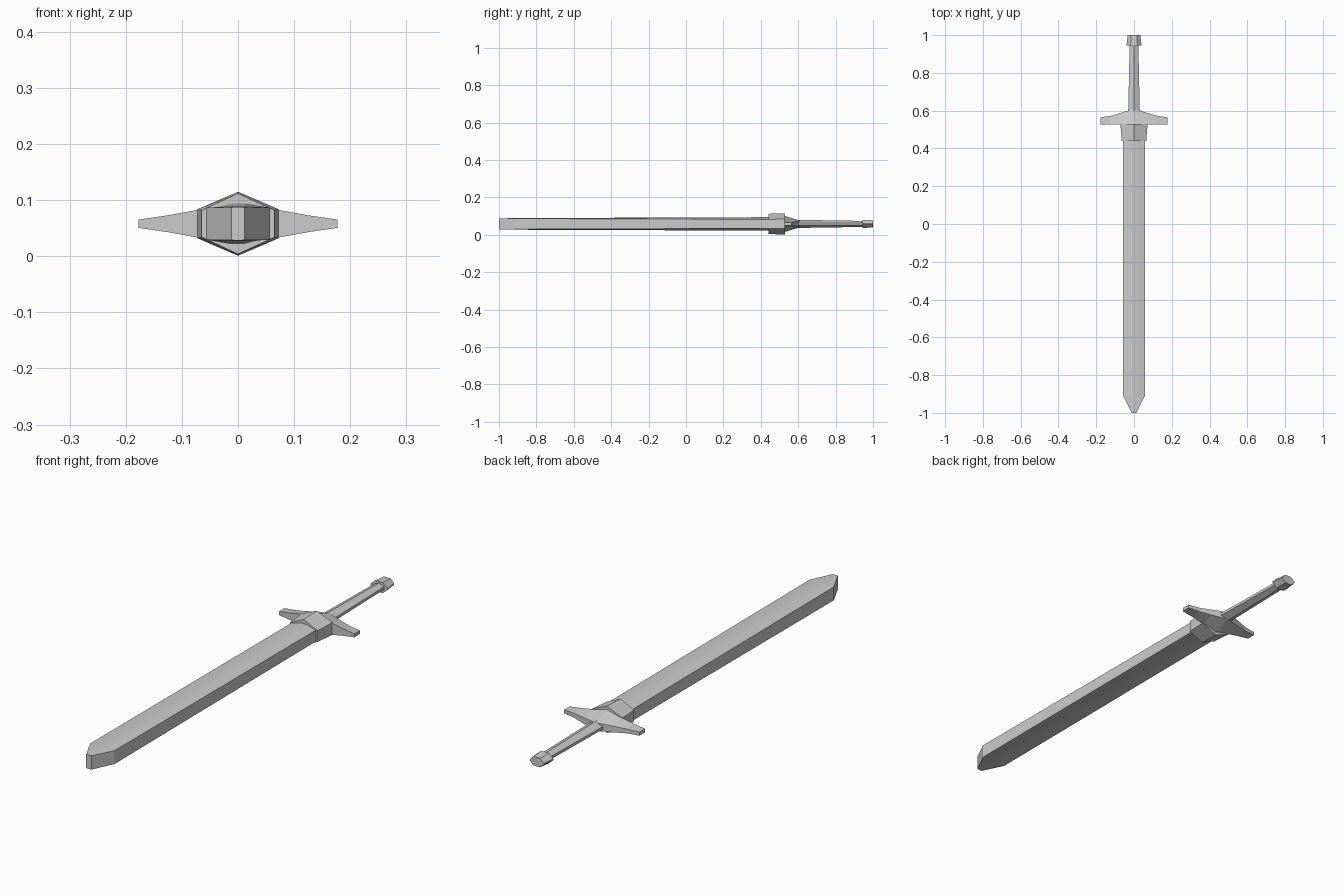
import bpy, bmesh

cube = bpy.data.objects.get("Cube")
if cube:
    bpy.data.objects.remove(cube, do_unlink=True)

MID = 0.058  # height of the sword's middle plane

steel = bpy.data.materials.new("grey steel")
steel.use_nodes = True
GREY = (0.6, 0.6, 0.6, 1)
steel.diffuse_color = GREY
steel.node_tree.nodes["Principled BSDF"].inputs["Base Color"].default_value = GREY


def loft(name, rings):
    """Bridge matching rings of points and cap both ends."""
    bm = bmesh.new()
    loops = [[bm.verts.new(p) for p in ring] for ring in rings]
    n = len(loops[0])
    for a, b in zip(loops, loops[1:]):
        for i in range(n):
            j = (i + 1) % n
            bm.faces.new((a[i], a[j], b[j], b[i]))
    bm.faces.new(loops[0])
    bm.faces.new(loops[-1])
    bmesh.ops.recalc_face_normals(bm, faces=bm.faces[:])
    mesh = bpy.data.meshes.new(name)
    bm.to_mesh(mesh)
    bm.free()
    mesh.materials.append(steel)
    obj = bpy.data.objects.new(name, mesh)
    bpy.context.collection.objects.link(obj)
    return obj


def section(y, width, edge, flat, ridge):
    """Eight-point section: upright edges at the sides, flat on the ridge."""
    quarter = [(width, edge), (flat, ridge)]
    top = quarter + [(-x, z) for x, z in reversed(quarter)]
    return [(x, y, MID + z) for x, z in top + [(-x, -z) for x, z in top]]


def peaked(y, width, edge, ridge):
    """Six-point section with a sharp centre ridge."""
    half = [(width, edge), (0, ridge), (-width, edge)]
    return [(x, y, MID + z) for x, z in half + [(-x, -z) for x, z in half]]


# Blade, with a blunt narrow tip
loft("blade", [
    section(-1.0, 0.012, 0.0292, 0.006, 0.0295),
    section(-0.91, 0.057, 0.0285, 0.012, 0.031),
    section(0.46, 0.057, 0.024, 0.012, 0.036),
])

# Collar around the blade root
loft("collar", [
    peaked(0.44, 0.065, 0.024, 0.054),
    peaked(0.53, 0.072, 0.026, 0.057),
])

# Crossguard, thick in the middle and thin at the ends
stations = [(0.177, 0.565, 0.0075, 0.0075), (0.125, 0.572, 0.015, 0.009),
            (0.07, 0.588, 0.025, 0.013), (0, 0.61, 0.043, 0.018)]
stations += [(-x, y, f, b) for x, y, f, b in reversed(stations[:-1])]
loft("crossguard", [
    [(x, 0.527, MID - front), (x, 0.527, MID + front),
     (x, back_y, MID + back), (x, back_y, MID - back)]
    for x, back_y, front, back in stations
])

# Grip, tapering toward the pommel
loft("grip", [
    peaked(0.58, 0.031, 0.006, 0.022),
    peaked(0.95, 0.023, 0.006, 0.016),
])

# Pommel
loft("pommel", [
    section(0.945, 0.04, 0.003, 0.018, 0.022),
    section(1.0, 0.033, 0.003, 0.015, 0.019),
])
